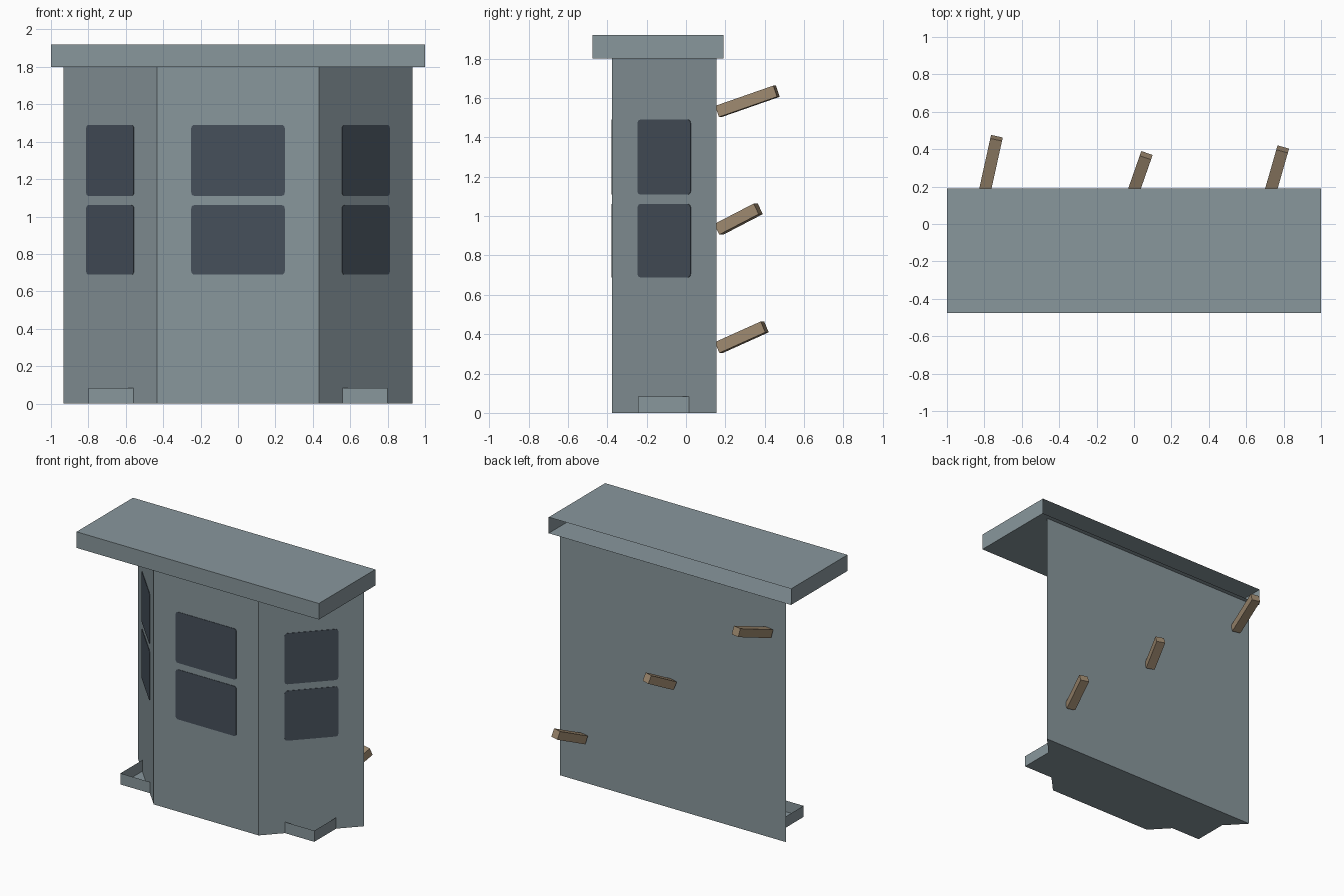
import bpy, bmesh, math
from mathutils import Vector, Matrix

cube = bpy.data.objects.get("Cube")
if cube:
    bpy.data.objects.remove(cube, do_unlink=True)


def material(name, rgb):
    m = bpy.data.materials.new(name)
    m.use_nodes = True
    m.diffuse_color = (*rgb, 1)
    m.node_tree.nodes["Principled BSDF"].inputs["Base Color"].default_value = (*rgb, 1)
    return m


GREY = material("blue grey wall", (0.25, 0.31, 0.335))
GLASS = material("dark window", (0.062, 0.08, 0.105))
WOOD = material("brown wood", (0.34, 0.25, 0.16))


def add_object(name, bm, mat, matrix=None):
    bmesh.ops.recalc_face_normals(bm, faces=bm.faces[:])
    if matrix:
        bm.transform(matrix)
    mesh = bpy.data.meshes.new(name)
    bm.to_mesh(mesh)
    bm.free()
    mesh.materials.append(mat)
    obj = bpy.data.objects.new(name, mesh)
    bpy.context.collection.objects.link(obj)
    return obj


def prism(outline, z0, z1):
    """Closed upright prism over a flat outline."""
    bm = bmesh.new()
    base = bm.faces.new([bm.verts.new((x, y, z0)) for x, y in outline])
    top = bmesh.ops.extrude_face_region(bm, geom=[base], use_keep_orig=True)["geom"]
    verts = [v for v in top if isinstance(v, bmesh.types.BMVert)]
    bmesh.ops.translate(bm, verts=verts, vec=(0, 0, z1 - z0))
    bmesh.ops.recalc_face_normals(bm, faces=bm.faces[:])
    return bm


def remove_faces(bm, direction):
    """Open the shell on the side that faces the given direction."""
    d = Vector(direction)
    bm.normal_update()
    gone = [f for f in bm.faces if f.normal.dot(d) > 0.99]
    bmesh.ops.delete(bm, geom=gone, context='FACES')


BACK, FRONT = 0.155, -0.375
HALF_BACK, HALF_FRONT = 0.933, 0.433
HEIGHT, ROOF_TOP = 1.8, 1.92

# Bay body with slanted sides, open under the roof
body = prism([(-HALF_BACK, BACK), (-HALF_FRONT, FRONT),
              (HALF_FRONT, FRONT), (HALF_BACK, BACK)], 0, HEIGHT)
remove_faces(body, (0, 0, 1))
add_object("bay_walls", body, GREY)

# Flat roof shell, open at the back
roof = prism([(-1, -0.475), (1, -0.475), (1, 0.19), (-1, 0.19)], HEIGHT, ROOF_TOP)
remove_faces(roof, (0, 1, 0))
add_object("roof", roof, GREY)

# Open corner troughs at the foot of the slanted walls
for side, name in ((1, "left"), (-1, "right")):
    trough = prism([(side * 0.557, -0.243), (side * 0.8, -0.243),
                    (side * 0.8, 0.014)], 0, 0.083)
    remove_faces(trough, (0, 0, 1))
    remove_faces(trough, Vector((-side * 0.53, 0.5, 0)).normalized())
    add_object(name + "_trough", trough, GREY)


def window(name, x, y, z, width, height, angle):
    """Thin rounded plate on a wall turned by angle about z."""
    r = 0.018
    outline = []
    for i, (sx, sy) in enumerate(((1, 1), (-1, 1), (-1, -1), (1, -1))):
        for step in range(4):
            a = math.pi / 2 * (i + step / 3)
            outline.append((sx * (width / 2 - r) + r * math.cos(a),
                            sy * (height / 2 - r) + r * math.sin(a)))
    place = (Matrix.Translation((x, y, z)) @ Matrix.Rotation(angle, 4, 'Z')
             @ Matrix.Rotation(math.pi / 2, 4, 'X'))
    add_object(name, prism(outline, -0.002, 0.003), GLASS, place)


# Two rows of windows on each of the three faces
slant = math.atan2(BACK - FRONT, HALF_BACK - HALF_FRONT)
mid_x = 0.683
mid_y = FRONT + (mid_x - HALF_FRONT) * math.tan(slant)
for row, z, h in (("lower", 0.875, 0.372), ("upper", 1.3, 0.38)):
    window(row + "_front_window", 0, FRONT, z, 0.5, h, 0)
    window(row + "_left_window", mid_x, mid_y, z, 0.37, h, slant)
    window(row + "_right_window", -mid_x, mid_y, z, 0.37, h, -slant)

# Slanting wooden pegs on the back
pegs = (("upper", (-0.80, 0.165, 1.532), (-0.735, 0.46, 1.635)),
        ("middle", (-0.005, 0.167, 0.933), (0.065, 0.367, 1.037)),
        ("lower", (0.728, 0.167, 0.332), (0.795, 0.4, 0.437)))
for name, start, end in pegs:
    a, b = Vector(start), Vector(end)
    axis = (b - a).normalized()
    across = axis.cross(Vector((0, 0, 1))).normalized()
    up = across.cross(axis)
    turn = Matrix((across, axis, up)).transposed().to_4x4()
    size = Matrix.Diagonal((0.064, (b - a).length, 0.06, 1))
    bm = bmesh.new()
    bmesh.ops.create_cube(bm, size=1)
    add_object(name + "_peg", bm, WOOD, Matrix.Translation((a + b) / 2) @ turn @ size)
